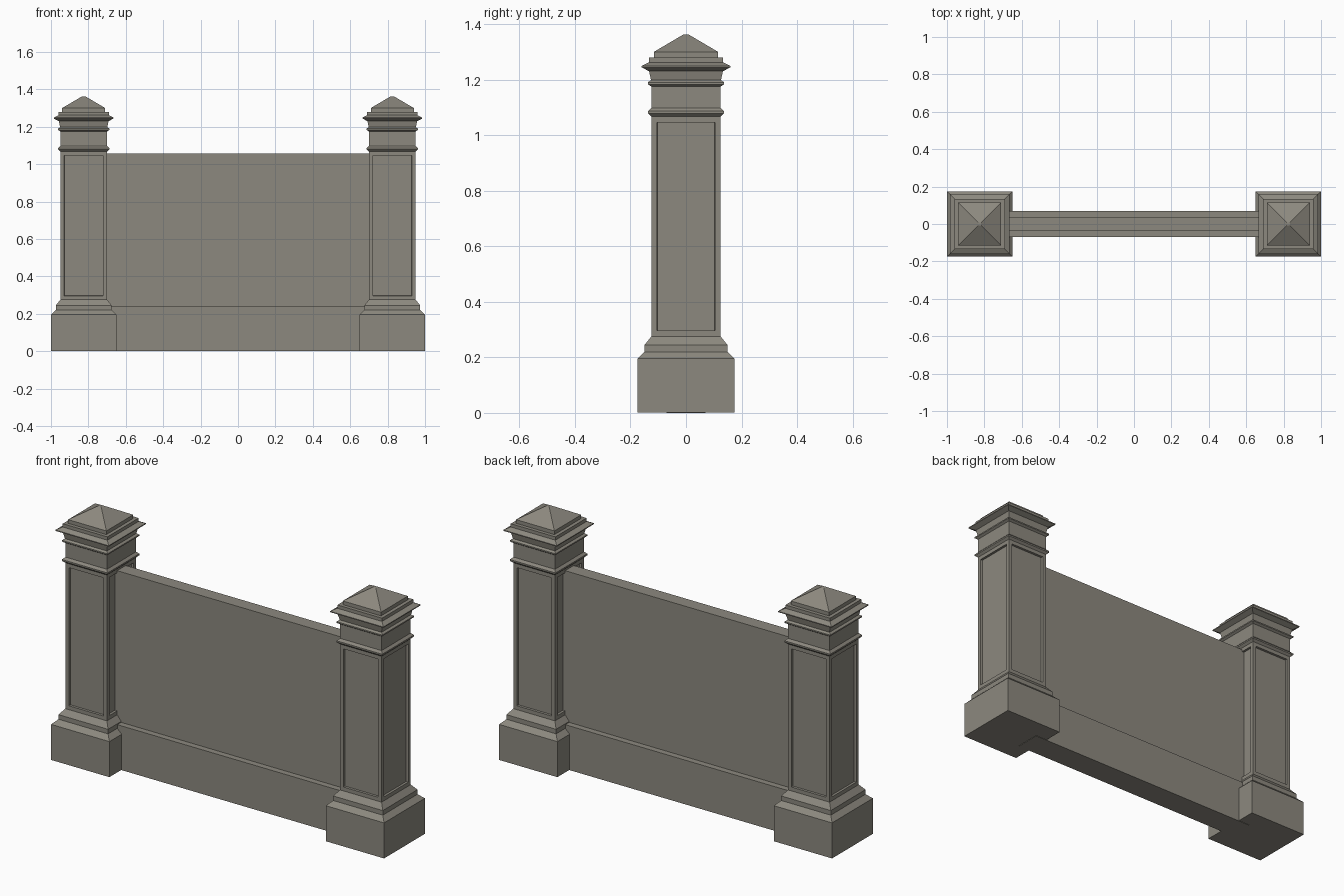
import bpy, bmesh

if "Cube" in bpy.data.objects:
    bpy.data.objects.remove(bpy.data.objects["Cube"])

stone = bpy.data.materials.new("warm grey stone")
stone.diffuse_color = (0.265, 0.25, 0.212, 1)
stone.use_nodes = True
stone.node_tree.nodes["Principled BSDF"].inputs["Base Color"].default_value = stone.diffuse_color


def finish(bm, name):
    bmesh.ops.recalc_face_normals(bm, faces=bm.faces[:])
    mesh = bpy.data.meshes.new(name)
    bm.to_mesh(mesh)
    bm.free()
    mesh.materials.append(stone)
    obj = bpy.data.objects.new(name, mesh)
    bpy.context.scene.collection.objects.link(obj)
    return obj


def square_stack(bm, profile, cx):
    """Stack square rings given as (half width, height); return side faces per level."""
    rings = [[bm.verts.new((cx + sx * w, sy * w, z))
              for sx, sy in ((-1, -1), (1, -1), (1, 1), (-1, 1))] for w, z in profile]
    levels = []
    for a, b in zip(rings, rings[1:]):
        levels.append([bm.faces.new((a[i], a[(i + 1) % 4], b[(i + 1) % 4], b[i]))
                       for i in range(4)])
    bm.faces.new(rings[0][::-1])
    bm.faces.new(rings[-1])
    return levels


# Pillar: plinth, shaft, mouldings and pyramid cap
profile = [
    (0.175, 0.002), (0.175, 0.195), (0.149, 0.22), (0.149, 0.245),
    (0.125, 0.275), (0.125, 1.067),
    (0.137, 1.078), (0.137, 1.086), (0.125, 1.098), (0.125, 1.175),
    (0.137, 1.183), (0.137, 1.19), (0.126, 1.198),
    (0.133, 1.23), (0.16, 1.244), (0.16, 1.249), (0.134, 1.262),
    (0.134, 1.28), (0.115, 1.28), (0.115, 1.3), (0.008, 1.363),
]
bm = bmesh.new()
shaft = square_stack(bm, profile, 0.825)[4]
bmesh.ops.recalc_face_normals(bm, faces=bm.faces[:])

# Recessed panels on the four shaft faces
bmesh.ops.inset_individual(bm, faces=shaft, thickness=0.021, use_even_offset=True)
bmesh.ops.inset_individual(bm, faces=shaft, thickness=0.001, depth=-0.012,
                           use_even_offset=True)
pillars = finish(bm, "pillars")
pillars.modifiers.new("mirror", 'MIRROR').use_axis[0] = True

# Wall: stepped cross-section run between the pillars
section = [(-0.07, 0), (0.07, 0), (0.07, 0.24), (0.037, 0.24),
           (0.037, 1.057), (-0.037, 1.057), (-0.037, 0.24), (-0.07, 0.24)]
bm = bmesh.new()
face = bm.faces.new([bm.verts.new((-0.72, y, z)) for y, z in section])
ext = bmesh.ops.extrude_face_region(bm, geom=[face], use_keep_orig=True)
bmesh.ops.translate(bm, vec=(1.44, 0, 0),
                    verts=[v for v in ext["geom"] if isinstance(v, bmesh.types.BMVert)])
finish(bm, "wall_panel")
